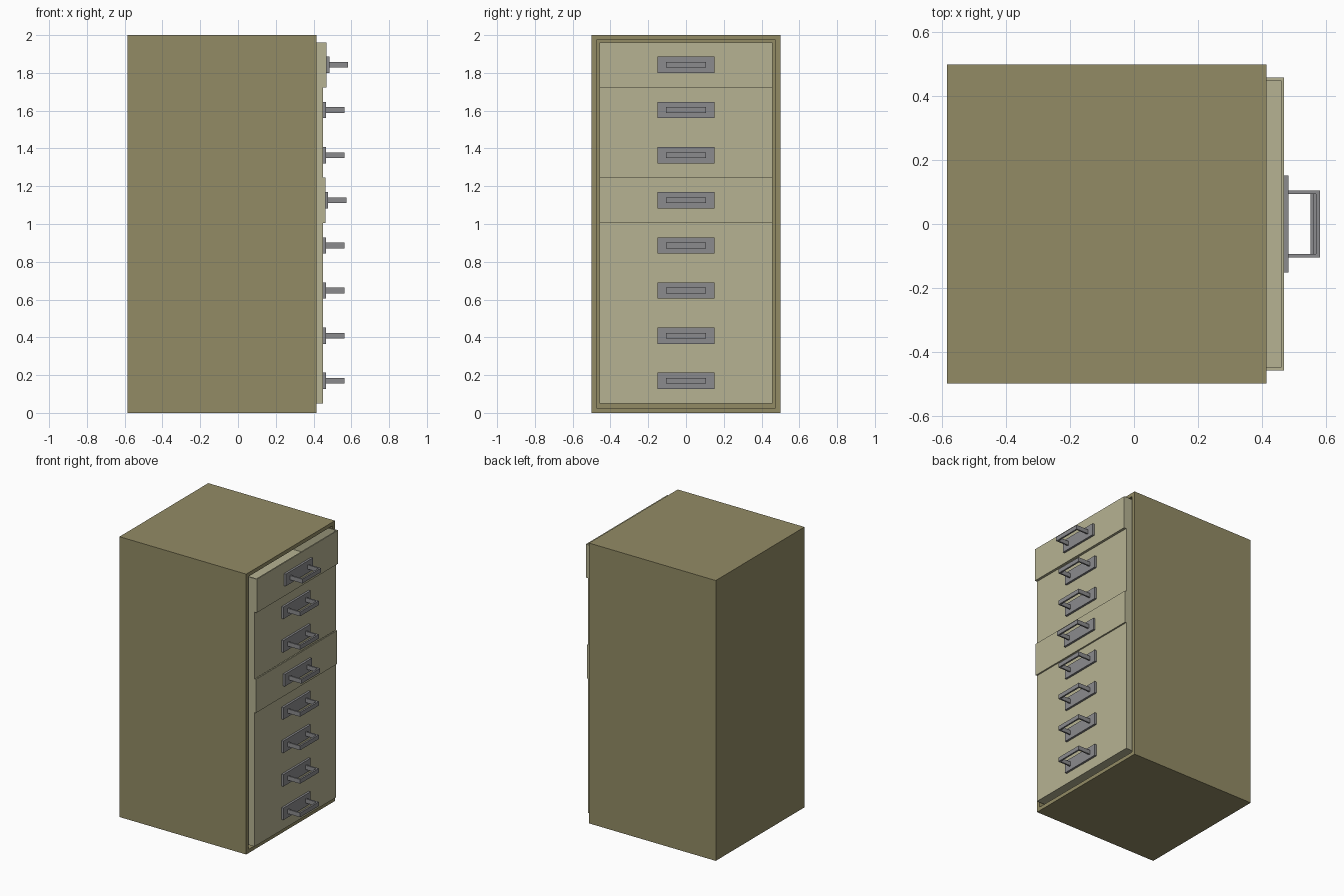
import bpy, bmesh
from mathutils import Vector

if "Cube" in bpy.data.objects:
    bpy.data.objects.remove(bpy.data.objects["Cube"])


def material(name, rgb):
    m = bpy.data.materials.new(name)
    m.diffuse_color = (*rgb, 1)
    m.use_nodes = True
    m.node_tree.nodes["Principled BSDF"].inputs["Base Color"].default_value = m.diffuse_color
    return m


def finish(bm, name, mat):
    bmesh.ops.recalc_face_normals(bm, faces=bm.faces)
    me = bpy.data.meshes.new(name)
    bm.to_mesh(me)
    bm.free()
    me.materials.append(mat)
    ob = bpy.data.objects.new(name, me)
    bpy.context.collection.objects.link(ob)
    return ob


def box(lo, hi):
    bm = bmesh.new()
    bmesh.ops.create_cube(bm, size=1)
    for v in bm.verts:
        v.co = Vector([(a + b) / 2 + c * (b - a) for a, b, c in zip(lo, hi, v.co)])
    bm.normal_update()
    return bm


def hollow(bm, direction, wall, depth):
    """Open the box on one side by insetting that face and pushing it in."""
    d = Vector(direction)
    face = max(bm.faces, key=lambda f: f.normal.dot(d))
    bmesh.ops.inset_region(bm, faces=[face], thickness=wall)
    ret = bmesh.ops.extrude_discrete_faces(bm, faces=[face])
    bmesh.ops.translate(bm, verts=ret["faces"][0].verts, vec=-d * depth)


olive = material("olive_paint", (0.29, 0.26, 0.13))
pale = material("pale_olive_paint", (0.47, 0.45, 0.29))
metal = material("handle_metal", (0.26, 0.26, 0.27))

# Cabinet shell, open towards +x
bm = box((-0.585, -0.5, 0), (0.415, 0.5, 2))
hollow(bm, (1, 0, 0), 0.038, 0.95)
finish(bm, "cabinet_body", olive)

# Eight stacked drawers; two are pulled out slightly
COUNT, BOTTOM, HEIGHT = 8, 0.05, 0.239
pulled = {7: 0.018, 4: 0.011}
for i in range(COUNT):
    face_x = 0.451 + pulled.get(i, 0)
    z0 = BOTTOM + i * HEIGHT
    zc = z0 + HEIGHT / 2

    # Open-topped drawer tray
    bm = box((face_x - 0.97, -0.458, z0), (face_x, 0.458, z0 + HEIGHT))
    hollow(bm, (0, 0, 1), 0.012, HEIGHT - 0.012)
    finish(bm, f"drawer_{i + 1}", pale)

    # Handle backplate
    plate_x = face_x + 0.015
    bm = box((face_x, -0.152, zc - 0.043), (plate_x, 0.152, zc + 0.043))
    finish(bm, f"handle_plate_{i + 1}", metal)

    # U-shaped pull, extruded upwards from its plan outline
    end = face_x + 0.113
    outline = [(plate_x, -0.105), (end, -0.105), (end, 0.105), (plate_x, 0.105),
               (plate_x, 0.094), (end - 0.012, 0.094),
               (end - 0.012, -0.094), (plate_x, -0.094)]
    bm = bmesh.new()
    f = bm.faces.new([bm.verts.new((x, y, zc - 0.015)) for x, y in outline])
    ret = bmesh.ops.extrude_face_region(bm, geom=[f])
    top = [g for g in ret["geom"] if isinstance(g, bmesh.types.BMVert)]
    bmesh.ops.translate(bm, verts=top, vec=(0, 0, 0.03))
    finish(bm, f"handle_pull_{i + 1}", metal)
